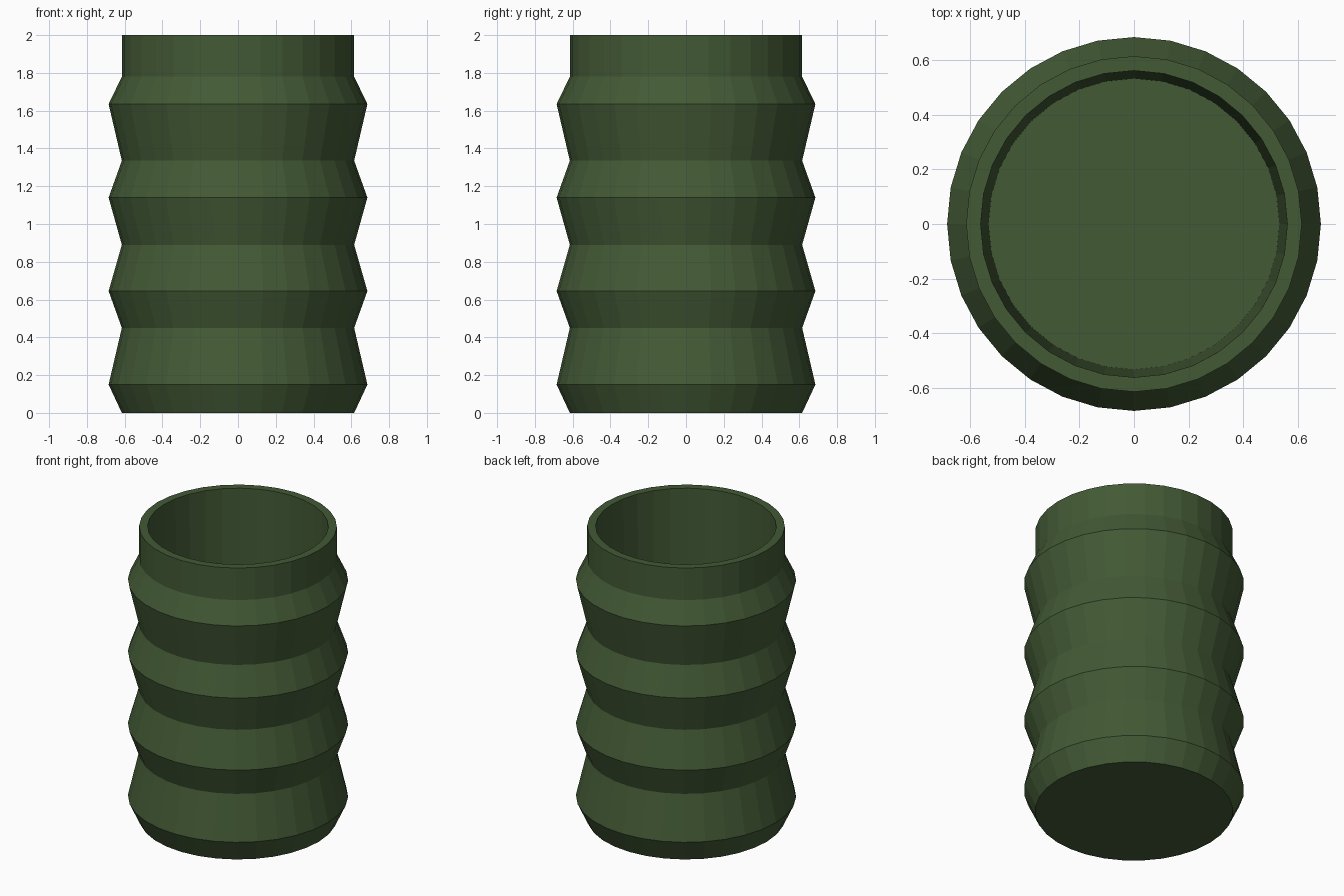
import bpy, bmesh, math

if "Cube" in bpy.data.objects:
    bpy.data.objects.remove(bpy.data.objects["Cube"])

SEGMENTS = 32
R_IN, R_OUT = 0.615, 0.685

# Wall profile (radius, height): underside, ribbed outside, rim, tapered inside, floor
profile = [
    (R_IN, 0.0), (R_OUT, 0.15), (R_IN, 0.45), (R_OUT, 0.645), (R_IN, 0.89),
    (R_OUT, 1.14), (R_IN, 1.335), (R_OUT, 1.635), (R_IN, 1.78), (R_IN, 2.0),
    (0.562, 2.0), (0.533, 0.06),
]

green = bpy.data.materials.new("dark green")
green.diffuse_color = (0.056, 0.102, 0.036, 1)
green.use_nodes = True
green.node_tree.nodes["Principled BSDF"].inputs["Base Color"].default_value = green.diffuse_color

# Ribbed cup, turned around z
bm = bmesh.new()
rings = []
for r, z in profile:
    rings.append([bm.verts.new((r * math.cos(2 * math.pi * i / SEGMENTS),
                                r * math.sin(2 * math.pi * i / SEGMENTS), z))
                  for i in range(SEGMENTS)])
for low, high in zip(rings, rings[1:]):
    for i in range(SEGMENTS):
        j = (i + 1) % SEGMENTS
        bm.faces.new((low[i], low[j], high[j], high[i]))
bm.faces.new(rings[0][::-1])   # underside
bm.faces.new(rings[-1])        # inner floor

mesh = bpy.data.meshes.new("ribbed_cup")
bm.to_mesh(mesh)
bm.free()
mesh.materials.append(green)
cup = bpy.data.objects.new("ribbed_cup", mesh)
bpy.context.collection.objects.link(cup)
